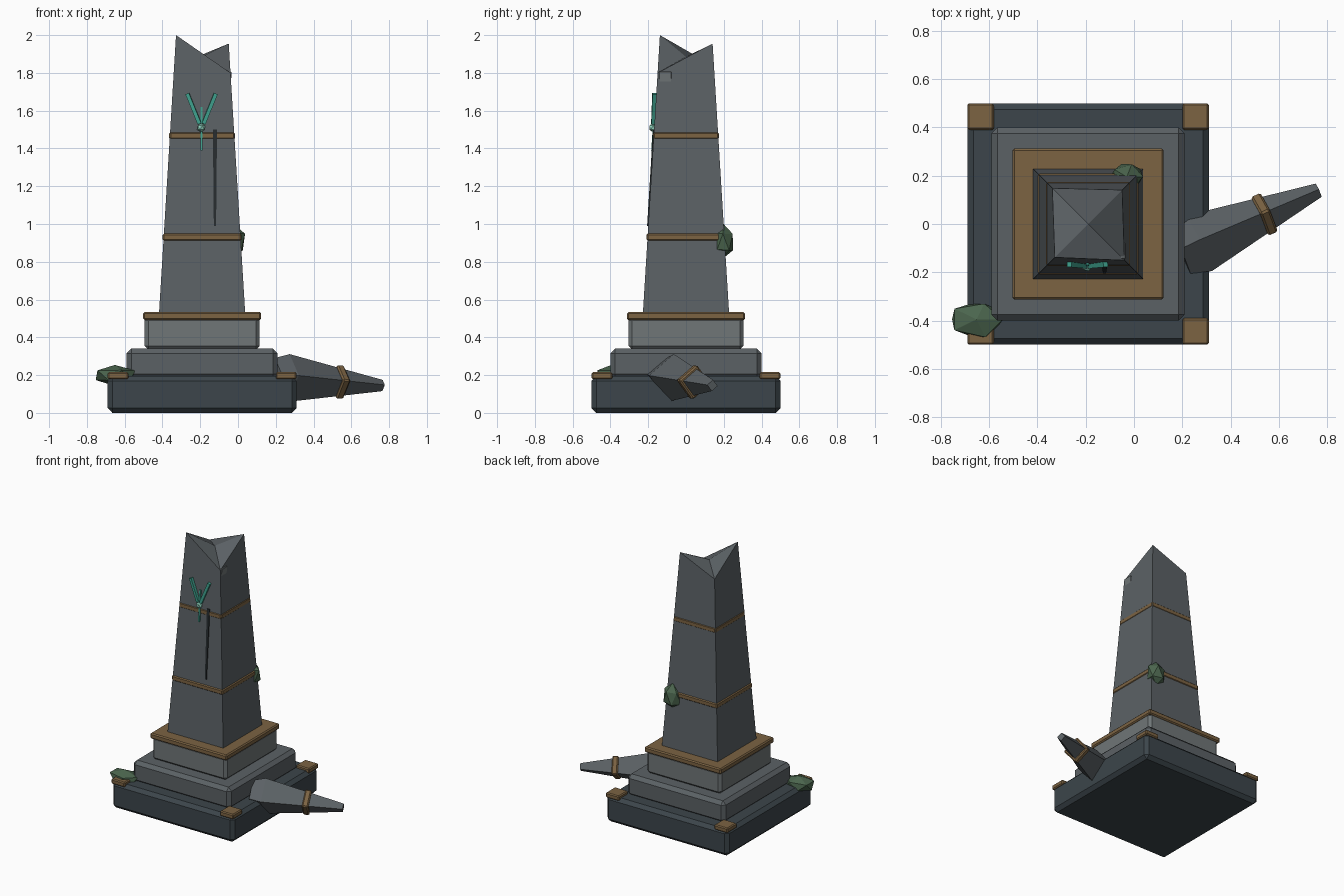
import bpy, bmesh, math, random
from mathutils import Vector, Matrix

if "Cube" in bpy.data.objects:
    bpy.data.objects.remove(bpy.data.objects["Cube"])

random.seed(4)
CX = -0.19  # axis of the monument


def mat(name, r, g, b):
    m = bpy.data.materials.new(name)
    m.diffuse_color = (r, g, b, 1)
    m.use_nodes = True
    m.node_tree.nodes["Principled BSDF"].inputs["Base Color"].default_value = m.diffuse_color
    return m


DARK = mat("dark_stone", 0.045, 0.06, 0.07)
STONE = mat("stone", 0.105, 0.12, 0.13)
PALE = mat("pale_stone", 0.16, 0.18, 0.185)
BRONZE = mat("bronze", 0.2, 0.125, 0.055)
MOSS = mat("moss", 0.07, 0.13, 0.075)
GREEN = mat("green_inlay", 0.05, 0.36, 0.27)
GEM = mat("pale_gem", 0.3, 0.7, 0.55)
CRACK = mat("crack_dark", 0.02, 0.025, 0.028)


def finish(name, bm, material, bevel=0):
    bmesh.ops.recalc_face_normals(bm, faces=bm.faces)
    me = bpy.data.meshes.new(name)
    bm.to_mesh(me)
    bm.free()
    me.materials.append(material)
    ob = bpy.data.objects.new(name, me)
    bpy.context.collection.objects.link(ob)
    if bevel:
        mod = ob.modifiers.new("chamfer", 'BEVEL')
        mod.width = bevel
        mod.segments = 1
    return ob


def box(name, centre, size, material, bevel=0, rot=None):
    bm = bmesh.new()
    bmesh.ops.create_cube(bm, size=1)
    bm.transform(Matrix.Translation(centre) @ (rot or Matrix()) @ Matrix.Diagonal((*size, 1)))
    return finish(name, bm, material, bevel)


def slab(name, half, z0, z1, material, bevel):
    return box(name, (CX, 0, (z0 + z1) / 2), (2 * half, 2 * half, z1 - z0), material, bevel)


def loft(name, rings, material, bevel=0):
    bm = bmesh.new()
    vs = [[bm.verts.new(p) for p in r] for r in rings]
    n = len(vs[0])
    for a, b in zip(vs, vs[1:]):
        for i in range(n):
            bm.faces.new((a[i], a[(i + 1) % n], b[(i + 1) % n], b[i]))
    bm.faces.new(vs[0][::-1])
    bm.faces.new(vs[-1])
    return finish(name, bm, material, bevel)


# Stepped plinth
slab("base_step", 0.5, 0, 0.195, DARK, 0.025)
slab("middle_step", 0.4, 0.18, 0.34, STONE, 0.025)
slab("upper_step", 0.305, 0.335, 0.51, PALE, 0.02)
slab("plinth_trim", 0.313, 0.492, 0.533, BRONZE, 0.008)
for i, sx in enumerate((-1, 1)):
    for j, sy in enumerate((-1, 1)):
        box(f"corner_plate_{i}{j}", (CX + sx * 0.445, sy * 0.445, 0.197),
            (0.11, 0.11, 0.037), BRONZE, 0.007)


# Tapered shaft with a broken top: four corner heights around a low centre
def half_at(z):
    return 0.228 + (0.14 - 0.228) * (z - 0.53) / (1.97 - 0.53)


corners = [(-1, -1, 2.0), (1, -1, 1.80), (1, 1, 1.955), (-1, 1, 1.835)]
bm = bmesh.new()
low = [bm.verts.new((CX + sx * half_at(0.52), sy * half_at(0.52), 0.52)) for sx, sy, z in corners]
top = [bm.verts.new((CX + sx * half_at(z), sy * half_at(z), z)) for sx, sy, z in corners]
mid = bm.verts.new((CX, 0, 1.885))
bm.faces.new(low[::-1])
for i in range(4):
    k = (i + 1) % 4
    bm.faces.new((low[i], low[k], top[k], top[i]))
    bm.faces.new((top[i], top[k], mid))
finish("broken_shaft", bm, STONE)

# Bronze bands round the shaft
for name, z, h in (("lower_band", 0.93, 0.209), ("upper_band", 1.467, 0.174)):
    slab(name, h, z - 0.02, z + 0.02, BRONZE, 0.008)

# Loose chip at the broken corner
box("stone_chip", (-0.077, -0.11, 1.77), (0.082, 0.068, 0.08), PALE, 0.004,
    Matrix.Rotation(0.06, 4, 'Y'))

# Crack following the front face
loft("front_crack", [[(-0.122 + sx * w, -half_at(z) + dy, z) for sx, dy in
                      ((-1, -0.006), (1, -0.006), (1, 0.02), (-1, 0.02))]
                     for z, w in ((0.99, 0.006), (1.5, 0.011))], CRACK)


# Green emblem on the front face
def bar(name, a, b, width, depth):
    a, b = Vector(a), Vector(b)
    rot = (b - a).to_track_quat('Z', 'Y').to_matrix().to_4x4()
    return box(name, (a + b) / 2, (width, depth, (b - a).length), GREEN, 0, rot)


for s, side in ((-1, "left"), (1, "right")):
    bar(f"emblem_{side}_arm", (-0.193 + s * 0.01, -0.17, 1.53), (-0.193 + s * 0.075, -0.164, 1.69), 0.028, 0.02)
bar("emblem_stem", (-0.193, -0.178, 1.39), (-0.193, -0.163, 1.62), 0.012, 0.012)
bm = bmesh.new()
bmesh.ops.create_icosphere(bm, subdivisions=1, radius=0.024)
bm.transform(Matrix.Translation((-0.195, -0.174, 1.51)))
finish("emblem_gem", bm, GEM)

# Fallen tip: square taper rolled onto its edge, leaning on the base
start, end = Vector((0.27, -0.08, 0.185)), Vector((0.765, 0.14, 0.145))
axis = (end - start).normalized()
side = axis.cross(Vector((0, 0, 1))).normalized()
up = side.cross(axis)


def ring(dist, r, roll=0.1):
    c = start + axis * dist
    return [c + r * (math.cos(roll + i * math.pi / 2) * side + math.sin(roll + i * math.pi / 2) * up)
            for i in range(4)]


length = (end - start).length
loft("fallen_tip", [ring(-0.085, 0.1), ring(0, 0.127), ring(length, 0.03)], STONE)
loft("fallen_tip_band", [ring(0.275, 0.093), ring(0.318, 0.093)], BRONZE, 0.008)

# Moss clumps
for name, c, s in (("moss_on_base", (-0.652, -0.395, 0.198), (0.125, 0.083, 0.06)),
                   ("moss_on_shaft", (-0.03, 0.195, 0.905), (0.075, 0.062, 0.097))):
    bm = bmesh.new()
    bmesh.ops.create_icosphere(bm, subdivisions=1, radius=1)
    for v in bm.verts:
        v.co *= random.uniform(0.88, 1.05)
    bm.transform(Matrix.Translation(c) @ Matrix.Diagonal((*s, 1)))
    finish(name, bm, MOSS)
